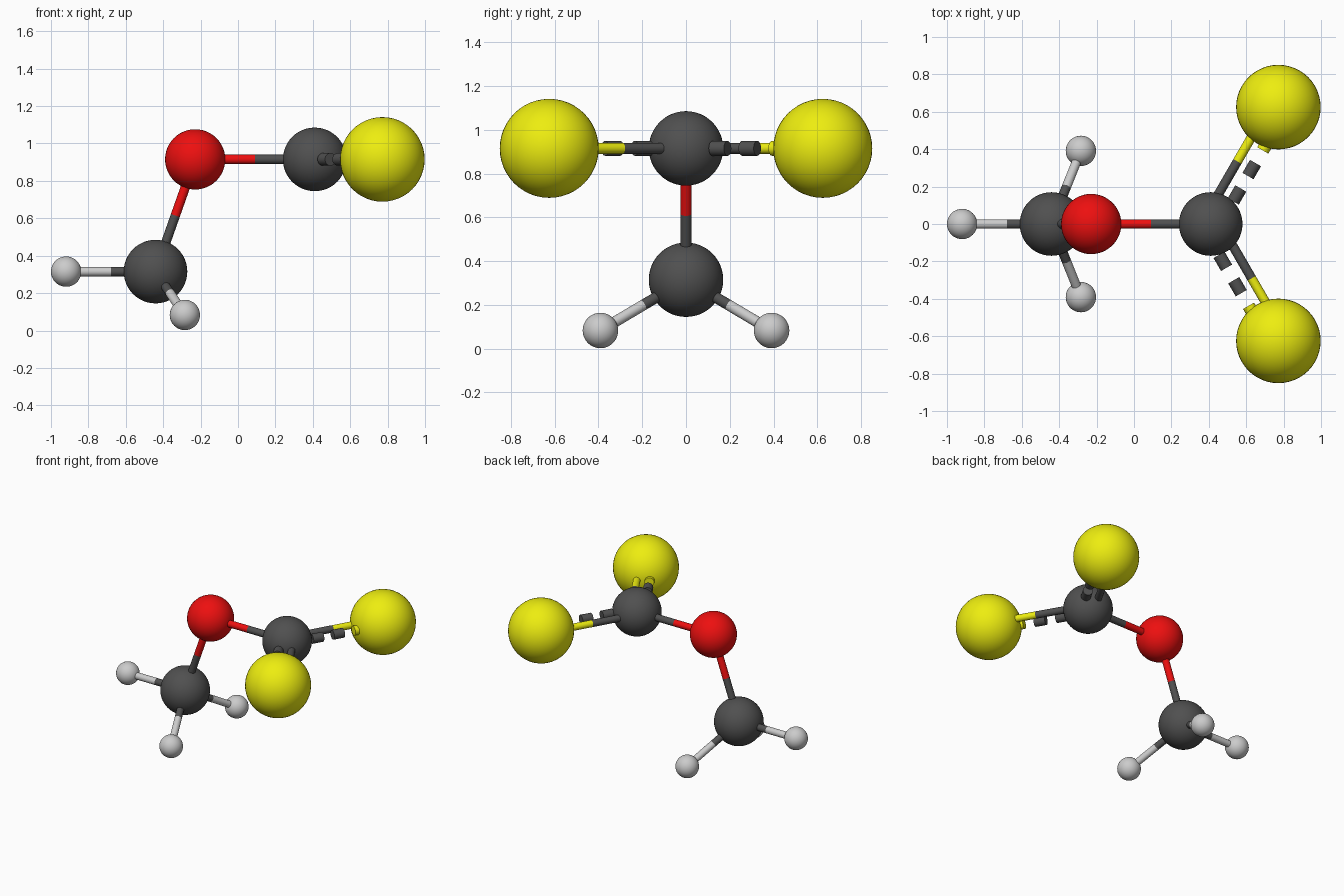
import bpy
from mathutils import Vector

if "Cube" in bpy.data.objects:
    bpy.data.objects.remove(bpy.data.objects["Cube"])

COLORS = {
    "carbon": (0.08, 0.08, 0.08, 1),
    "oxygen": (0.85, 0.005, 0.005, 1),
    "sulfur": (0.85, 0.85, 0.005, 1),
    "hydrogen": (0.55, 0.55, 0.55, 1),
}
RADII = {"carbon": 0.17, "oxygen": 0.161, "sulfur": 0.226, "hydrogen": 0.081}
BOND_R, DASH_R, OFFSET = 0.025, 0.034, 0.044

mats = {}
for element, color in COLORS.items():
    mats[element] = bpy.data.materials.new(element)
    mats[element].diffuse_color = color


def finish(name, element):
    ob = bpy.context.object
    ob.name = name
    ob.data.materials.append(mats[element])
    bpy.ops.object.shade_smooth_by_angle()


def atom(name, element, pos):
    bpy.ops.mesh.primitive_uv_sphere_add(segments=48, ring_count=24,
                                         radius=RADII[element], location=pos)
    finish(name, element)


def rod(name, element, a, b, r=BOND_R):
    d = b - a
    bpy.ops.mesh.primitive_cylinder_add(vertices=24, radius=r, depth=d.length,
                                        location=(a + b) / 2)
    bpy.context.object.rotation_euler = d.to_track_quat('Z', 'Y').to_euler()
    finish(name, element)


# Atom layout: name -> (element, position)
atoms = {
    "methyl_carbon": ("carbon", Vector((-0.441, 0, 0.315))),
    "bridge_oxygen": ("oxygen", Vector((-0.229, 0, 0.915))),
    "center_carbon": ("carbon", Vector((0.41, 0, 0.915))),
    "sulfur_back": ("sulfur", Vector((0.772, 0.625, 0.915))),
    "sulfur_front": ("sulfur", Vector((0.772, -0.625, 0.915))),
    "hydrogen_left": ("hydrogen", Vector((-0.919, 0, 0.315))),
    "hydrogen_back": ("hydrogen", Vector((-0.284, 0.391, 0.083))),
    "hydrogen_front": ("hydrogen", Vector((-0.284, -0.391, 0.083))),
}
for name, (element, pos) in atoms.items():
    atom(name, element, pos)


def bond(first, second, shift=Vector()):
    # Two half rods, each in the colour of its own atom
    (e1, p1), (e2, p2) = atoms[first], atoms[second]
    mid = (p1 + p2) / 2
    rod(f"bond_{first}_to_{second}", e1, p1 + shift, mid + shift)
    rod(f"bond_{second}_to_{first}", e2, mid + shift, p2 + shift)


# Single bonds
bond("methyl_carbon", "bridge_oxygen")
bond("bridge_oxygen", "center_carbon")
for h in ("hydrogen_left", "hydrogen_back", "hydrogen_front"):
    bond("methyl_carbon", h)

# Partial double bonds: a solid rod beside a dashed one
for s in ("sulfur_back", "sulfur_front"):
    start = atoms["center_carbon"][1]
    d = (atoms[s][1] - start).normalized()
    n = Vector((-d.y, d.x, 0)) * OFFSET
    bond("center_carbon", s, n)
    for i, t in enumerate((0.205, 0.362, 0.52)):
        c = start + d * t - n
        rod(f"dash_{s}_{i + 1}", "sulfur" if i == 2 else "carbon",
            c - d * 0.04, c + d * 0.04, DASH_R)

for m in bpy.data.materials:
    if m.users and not m.is_grease_pencil:
        m.use_nodes = True
        m.node_tree.nodes["Principled BSDF"].inputs["Base Color"].default_value = m.diffuse_color
